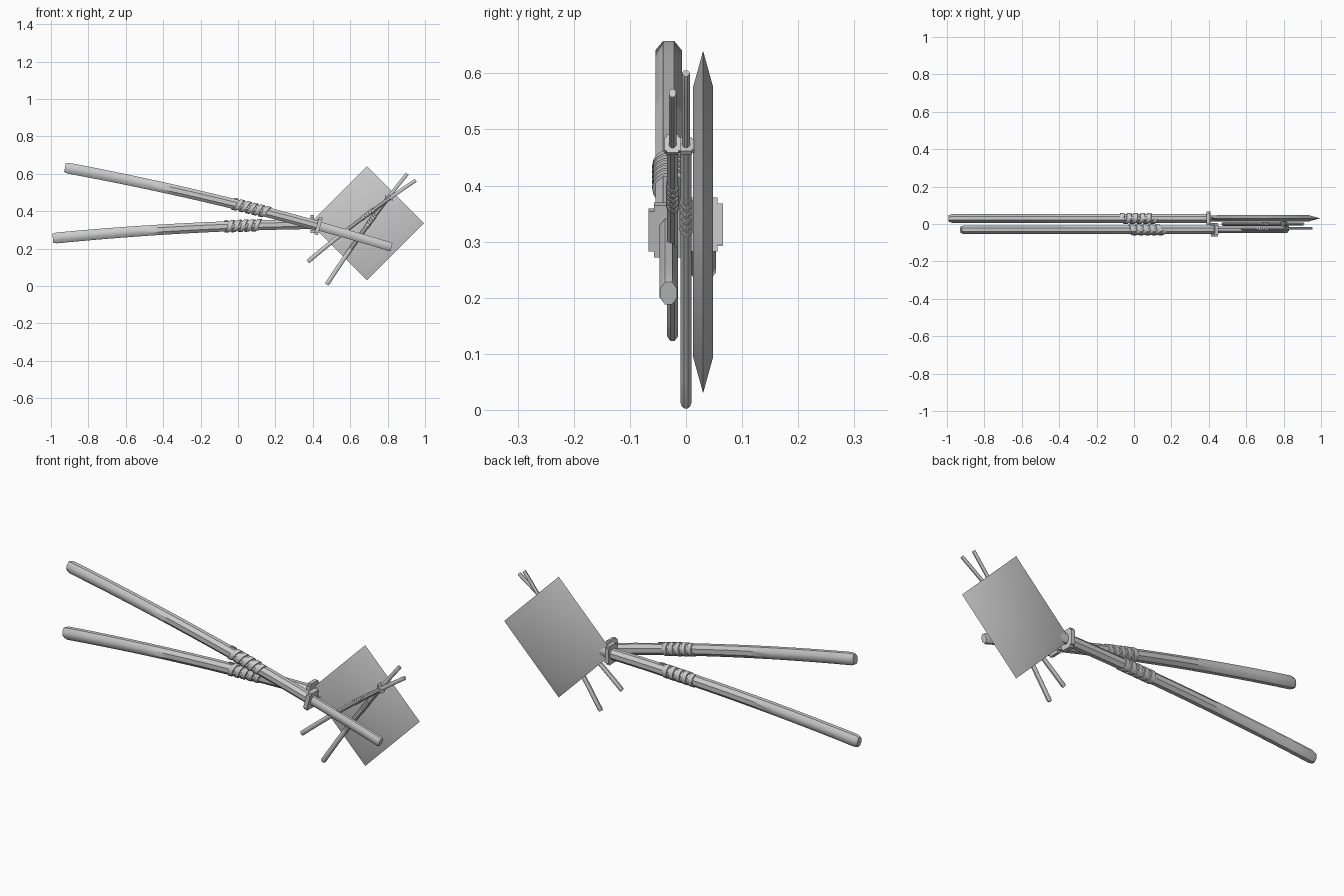
import bpy, bmesh, math
from mathutils import Matrix, Vector

if "Cube" in bpy.data.objects:
    bpy.data.objects.remove(bpy.data.objects["Cube"])

L = 1.795      # full sword length before scaling
BOW = 0.025    # height of the curve


def along(s, y, h):
    """Point on the bowed sword: s along, y sideways, h across."""
    t = s / L
    slope = 4 * BOW * (1 - 2 * t) / L
    return Vector((s - slope * h, y, 4 * BOW * t * (1 - t) + h))


def loft(name, rings, mat, closed_ends=True, smooth=40):
    bm = bmesh.new()
    rows = [[bm.verts.new(mat @ p) for p in r] for r in rings]
    n = len(rows[0])
    for a, b in zip(rows, rows[1:]):
        for i in range(n):
            j = (i + 1) % n
            bm.faces.new((a[i], a[j], b[j], b[i]))
    if closed_ends:
        bm.faces.new(rows[0])
        bm.faces.new(rows[-1])
    bmesh.ops.recalc_face_normals(bm, faces=bm.faces)
    me = bpy.data.meshes.new(name)
    bm.to_mesh(me)
    bm.free()
    ob = bpy.data.objects.new(name, me)
    bpy.context.collection.objects.link(ob)
    bpy.context.view_layer.objects.active = ob
    bpy.ops.object.select_all(action='DESELECT')
    ob.select_set(True)
    bpy.ops.object.shade_smooth_by_angle(angle=math.radians(smooth))
    return ob


def oval(s, ry, rh, n=8):
    k = 1 / math.cos(math.pi / n)      # flats lie on the given radii
    return [along(s, k * ry * math.cos((i + .5) * 2 * math.pi / n),
                  k * rh * math.sin((i + .5) * 2 * math.pi / n)) for i in range(n)]


def sheath_radius(s):
    return 0.0235, 0.029 - 0.003 * s / 1.38


def sword(label, start, end, y):
    dx, dz = end[0] - start[0], end[1] - start[1]
    mat = (Matrix.Translation((start[0], y, start[1]))
           @ Matrix.Rotation(-math.atan2(dz, dx), 4, 'Y')
           @ Matrix.Scale(math.hypot(dx, dz) / L, 4))

    # sheath with a rounded-off tip
    rings = [oval(0, 0.017, 0.024), oval(0.02, *sheath_radius(0))]
    rings += [oval(s, *sheath_radius(s)) for s in [0.02 + 1.36 * i / 12 for i in range(1, 13)]]
    loft(label + "_sheath", rings, mat)

    # handle
    rings = [oval(1.385 + i * 0.1, 0.0165, 0.0235) for i in range(5)]
    rings.append(oval(L, 0.015, 0.021))
    loft(label + "_handle", rings, mat)

    # guard plate with notched corners
    a, b, c, d = 0.036, 0.026, 0.048, 0.037
    quarter = [(a, d), (b, d), (b, c)]
    outline = (quarter + [(-p, q) for p, q in reversed(quarter)]
               + [(-p, -q) for p, q in quarter]
               + [(p, -q) for p, q in reversed(quarter)])
    loft(label + "_guard", [[along(s, p, q) for p, q in outline]
                            for s in (1.38, 1.4)], mat, smooth=30)

    # cord wound round the sheath: level at the back, slanting across the front
    turns, steps, pitch = 5, 16, 0.036
    rings = []
    for i in range(turns * steps + 1):
        turn, f = divmod(i / steps, 1)
        s = 0.93 + pitch * (turn + max(0, f - .5) * 2)
        ang = f * 2 * math.pi
        ry, rh = sheath_radius(s)
        ring = []
        for off, grow in ((-.013, -.003), (-.011, .005), (.011, .005), (.013, -.003)):
            ring.append(along(s + off, (ry + grow) * 1.03 * math.sin(ang),
                              (rh + grow) * 1.03 * math.cos(ang)))
        rings.append(ring)
    loft(label + "_cord", rings, mat)


sword("front_sword", (-0.925, 0.633), (0.82, 0.208), -0.031)
sword("back_sword", (-0.99, 0.255), (0.803, 0.33), 0.03)
sword("steep_dagger", (0.475, 0.008), (0.905, 0.6), 0.0)
sword("shallow_dagger", (0.373, 0.13), (0.95, 0.565), -0.024)


# diamond-shaped plate, thinning to a sharp edge
def diamond(r, y):
    return [Vector((0.69 + r * math.cos(k * math.pi / 2), y,
                    0.335 + r * math.sin(k * math.pi / 2))) for k in range(4)]


loft("diamond_plate", [diamond(0.24, 0.0125), diamond(0.305, 0.0305), diamond(0.24, 0.0485)],
     Matrix.Identity(4), smooth=35)
